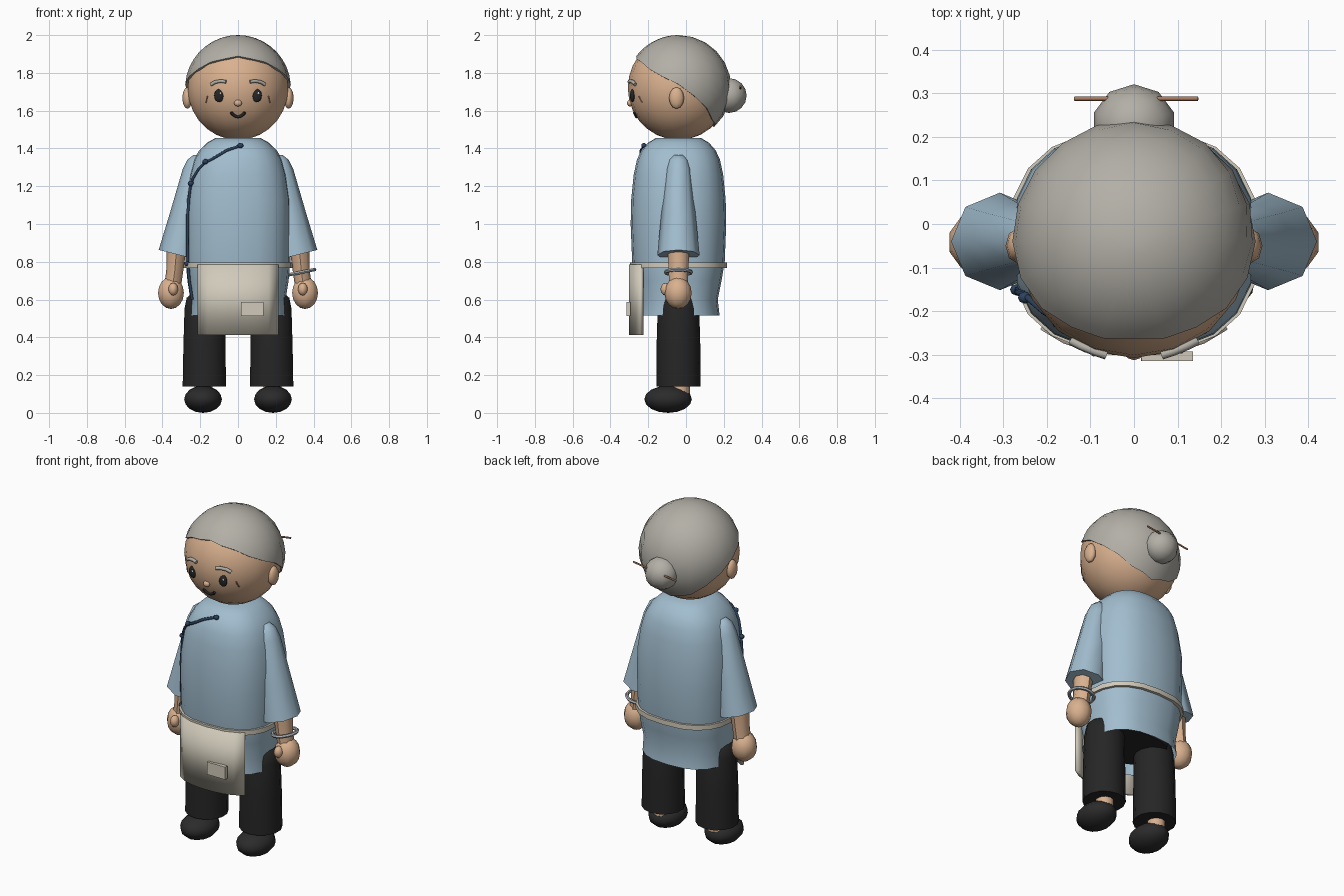
import bpy, bmesh, math
from mathutils import Vector

if "Cube" in bpy.data.objects:
    bpy.data.objects.remove(bpy.data.objects["Cube"])

CY = -0.04                      # depth of the body axis
HEAD = Vector((0, CY, 1.72))


def mat(name, r, g, b):
    m = bpy.data.materials.new(name)
    m.diffuse_color = (r, g, b, 1)
    m.use_nodes = True
    m.node_tree.nodes["Principled BSDF"].inputs["Base Color"].default_value = m.diffuse_color
    return m


SKIN = mat("skin", 0.70, 0.44, 0.275)
HAIR = mat("grey_hair", 0.45, 0.43, 0.385)
BLUE = mat("tunic_blue", 0.36, 0.51, 0.62)
NAVY = mat("navy_trim", 0.025, 0.055, 0.11)
CREAM = mat("apron_cream", 0.63, 0.59, 0.49)
BLACK = mat("trouser_black", 0.019, 0.019, 0.019)
SHOE = mat("shoe_black", 0.025, 0.024, 0.024)
WHITE = mat("eye_white", 0.9, 0.9, 0.9)
SILVER = mat("silver", 0.42, 0.45, 0.47)
WOOD = mat("wood", 0.42, 0.2, 0.11)


def mesh(name, verts, faces, m):
    me = bpy.data.meshes.new(name)
    me.from_pydata(verts, [], faces)
    bm = bmesh.new()
    bm.from_mesh(me)
    bmesh.ops.recalc_face_normals(bm, faces=bm.faces)
    bm.to_mesh(me)
    bm.free()
    me.materials.append(m)
    ob = bpy.data.objects.new(name, me)
    bpy.context.collection.objects.link(ob)
    return ob


def ball(name, loc, rad, m, segs=12, rings=8):
    bpy.ops.mesh.primitive_uv_sphere_add(segments=segs, ring_count=rings, location=loc)
    ob = bpy.context.object
    ob.name, ob.scale = name, rad
    ob.data.materials.append(m)
    return ob


def rim(a, rx, ry, n=2.0):
    """Point on a superellipse; angle 0 faces the front, positive towards +x."""
    s, c = math.sin(a), math.cos(a)
    p = 2 / n
    return (math.copysign(abs(s) ** p, s) * rx, -math.copysign(abs(c) ** p, c) * ry)


def loft(name, sections, m, segs=16, n=2.0, bottom=True, top=True):
    """Stack rings given as (x, y, z, rx, ry)."""
    verts, faces = [], []
    for x, y, z, rx, ry in sections:
        for i in range(segs):
            px, py = rim(2 * math.pi * i / segs, rx, ry, n)
            verts.append((x + px, y + py, z))
    for k in range(len(sections) - 1):
        for i in range(segs):
            j = (i + 1) % segs
            faces.append((k * segs + i, k * segs + j, (k + 1) * segs + j, (k + 1) * segs + i))
    if bottom:
        faces.append(tuple(range(segs)))
    if top:
        faces.append(tuple(range(len(verts) - segs, len(verts))))
    return mesh(name, verts, faces, m)


def tube(name, pts, r, m):
    cu = bpy.data.curves.new(name, "CURVE")
    cu.dimensions = "3D"
    cu.bevel_depth, cu.bevel_resolution, cu.use_fill_caps = r, 1, True
    sp = cu.splines.new("POLY")
    sp.points.add(len(pts) - 1)
    for p, q in zip(sp.points, pts):
        p.co = (*q, 1)
    cu.materials.append(m)
    ob = bpy.data.objects.new(name, cu)
    bpy.context.collection.objects.link(ob)
    return ob


def on_face(x, z, out=0.0):
    return (x, CY - math.sqrt(0.268 ** 2 - x * x - (z - HEAD.z) ** 2) - out, z)


# Head and face
ball("head", HEAD, (0.27, 0.268, 0.275), SKIN, 18, 14)
ball("nose", on_face(0, 1.64, 0), (0.021, 0.017, 0.018), SKIN, 8, 6)
tube("mouth", [on_face(0.037 * t, 1.567 + 0.024 * t * t, 0.002)
               for t in (-1, -0.7, -0.35, 0, 0.35, 0.7, 1)], 0.008, BLACK)
for s, side in ((-1, "left"), (1, "right")):
    ball(side + "_eye", on_face(0.1 * s, 1.68, -0.002), (0.026, 0.013, 0.035), BLACK)
    ball(side + "_eye_glint", on_face(0.1 * s + 0.008, 1.692, 0.01), (0.006, 0.004, 0.007), WHITE, 8, 6)
    tube(side + "_eyebrow", [on_face(x * s, z, 0.003) for x, z in
                             ((0.143, 1.738), (0.12, 1.752), (0.09, 1.757), (0.064, 1.753))], 0.010, HAIR)
    tube(side + "_laugh_line", [on_face(0.162 * s, 1.677), on_face(0.17 * s, 1.642)], 0.004, WOOD)
    ball(side + "_ear", (0.268 * s, -0.05, 1.667), (0.027, 0.04, 0.057), SKIN, 8, 6)

# Hair cap: hairline drops from the forehead round to the nape
COLS, ROWS = 20, 9
line = [(0, 53), (35, 60), (60, 72), (90, 86), (115, 104), (145, 128), (180, 138)]


def hairline(deg):
    for (a, t), (b, u) in zip(line, line[1:]):
        if deg <= b:
            return t + (u - t) * (deg - a) / (b - a)
    return line[-1][1]


verts, faces = [HEAD + Vector((0, 0, 0.28))], []
for i in range(COLS):
    az = 2 * math.pi * i / COLS
    deg = math.degrees(az)
    end = math.radians(hairline(min(deg, 360 - deg)))
    for k in range(1, ROWS + 2):
        th = end * min(k, ROWS) / ROWS
        r = 0.28 if k <= ROWS else 0.26
        verts.append(HEAD + r * Vector((math.sin(th) * math.sin(az),
                                        -math.sin(th) * math.cos(az), math.cos(th))))
W = ROWS + 1
for i in range(COLS):
    a, b = 1 + i * W, 1 + (i + 1) % COLS * W
    faces.append((0, a, b))
    faces += [(a + k, a + k + 1, b + k + 1, b + k) for k in range(W - 1)]
mesh("hair_cap", verts, faces, HAIR)
ball("hair_bun", (0, 0.228, 1.68), (0.096, 0.093, 0.092), HAIR, 10, 8)
tube("hair_pin", [(-0.137, 0.288, 1.69), (0.147, 0.288, 1.73)], 0.005, WOOD)

# Tunic: (height, half width, half depth)
PROFILE = [(0.515, 0.255, 0.218), (0.60, 0.252, 0.208), (0.70, 0.268, 0.228), (0.80, 0.277, 0.245),
           (1.0, 0.28, 0.253), (1.13, 0.278, 0.25), (1.26, 0.258, 0.237), (1.34, 0.235, 0.22),
           (1.39, 0.205, 0.197), (1.43, 0.165, 0.162), (1.455, 0.12, 0.12)]
loft("tunic", [(0, CY, z, rx, ry) for z, rx, ry in PROFILE], BLUE, 20, 2.5, bottom=False)
loft("hips", [(0, CY, 0.55, 0.215, 0.165), (0, CY, 0.7, 0.22, 0.18)], BLACK, 16, 2.5)


def on_tunic(deg, z, out=0.0):
    for (z0, a, b), (z1, c, d) in zip(PROFILE, PROFILE[1:]):
        if z <= z1:
            t = (z - z0) / (z1 - z0)
            x, y = rim(math.radians(deg), a + (c - a) * t + out, b + (d - b) * t + out, 2.5)
            return (x, CY + y, z)


# Slanted front trim with knots, continuing down the side
trim = [(2, 1.415), (-12, 1.39), (-30, 1.345), (-42, 1.325), (-52, 1.29), (-62, 1.24), (-66, 1.19),
        (-68, 1.05), (-69, 0.9), (-69, 0.8), (-69, 0.7), (-69, 0.6)]
tube("tunic_trim", [on_tunic(a, z, 0.004) for a, z in trim], 0.008, NAVY)
for a, z in ((2, 1.415), (-40, 1.33), (-64, 1.215), (-69, 0.79)):
    ball("knot_button", on_tunic(a, z, 0.008), (0.016, 0.014, 0.014), NAVY, 8, 6)

# Apron: waistband, curved panel, pocket
loft("apron_band", [(0, CY, z, rx, ry) for z, rx, ry in
                    ((0.768, 0.27, 0.24), (0.768, 0.288, 0.257), (0.797, 0.288, 0.257), (0.797, 0.27, 0.24))],
     CREAM, 20, 2.5, bottom=False, top=False)
verts = []
for z in (0.412, 0.785):
    for i in range(9):
        x = -0.21 + 0.42 * i / 8
        verts.append((x, CY - 0.252 * (1 - abs(x / 0.288) ** 2.4) ** (1 / 2.4), z))
panel = mesh("apron_panel", verts, [(i, i + 1, i + 10, i + 9) for i in range(8)], CREAM)
sol = panel.modifiers.new("thickness", "SOLIDIFY")
sol.thickness, sol.offset = 0.02, 0
bpy.ops.mesh.primitive_cube_add(size=1, location=(0.076, -0.304, 0.55))
pocket = bpy.context.object
pocket.name, pocket.scale = "apron_pocket", (0.12, 0.022, 0.075)
pocket.data.materials.append(CREAM)
pocket.modifiers.new("soft_edge", "BEVEL").width = 0.008

# Limbs, mirrored
for s, side in ((-1, "left"), (1, "right")):
    # Sleeve widens to a slanted cuff
    sleeve = loft(side + "_sleeve", [(s * x, CY, z, r, r) for x, z, r in
                  ((0.308, 0.835, 0.112), (0.272, 1.05, 0.091), (0.225, 1.29, 0.068),
                   (0.216, 1.34, 0.052), (0.212, 1.365, 0.025))], BLUE, 8)
    for v in sleeve.data.vertices[:8]:
        v.co.z += 0.25 * (v.co.x * s - 0.308)
    loft(side + "_forearm", [(s * 0.345, CY, 0.68, 0.045, 0.05), (s * 0.335, CY, 0.75, 0.045, 0.052),
                             (s * 0.325, CY, 0.87, 0.052, 0.058)], SKIN, 8)
    ball(side + "_hand", (s * 0.355, CY - 0.002, 0.635), (0.072, 0.072, 0.085), SKIN, 10, 8)
    ball(side + "_thumb", (s * 0.343, -0.107, 0.655), (0.026, 0.028, 0.034), SKIN, 8, 6)
    loft(side + "_trouser_leg", [(s * x, CY, z, rx, ry) for x, z, rx, ry in
         ((0.178, 0.14, 0.118, 0.117), (0.178, 0.35, 0.114, 0.116), (0.175, 0.55, 0.111, 0.11),
          (0.172, 0.61, 0.102, 0.095), (0.165, 0.64, 0.07, 0.06))], BLACK, 14)
    loft(side + "_ankle", [(s * 0.182, -0.03, 0.07, 0.05, 0.05), (s * 0.182, -0.03, 0.16, 0.05, 0.05)], SKIN, 10)
    ball(side + "_shoe", (s * 0.185, -0.095, 0.072), (0.1, 0.126, 0.072), SHOE, 12, 8)

# Bangle
bpy.ops.mesh.primitive_torus_add(location=(0.338, CY, 0.745), rotation=(0, -0.2, 0), major_radius=0.068,
                                 minor_radius=0.01, major_segments=16, minor_segments=6)
bpy.context.object.name = "bangle"
bpy.context.object.data.materials.append(SILVER)

# Smooth shading with sharp rims kept
bpy.ops.object.select_all(action="DESELECT")
for ob in bpy.context.scene.objects:
    if ob.type == "MESH":
        ob.select_set(True)
        bpy.context.view_layer.objects.active = ob
bpy.ops.object.shade_smooth_by_angle(angle=math.radians(50))
